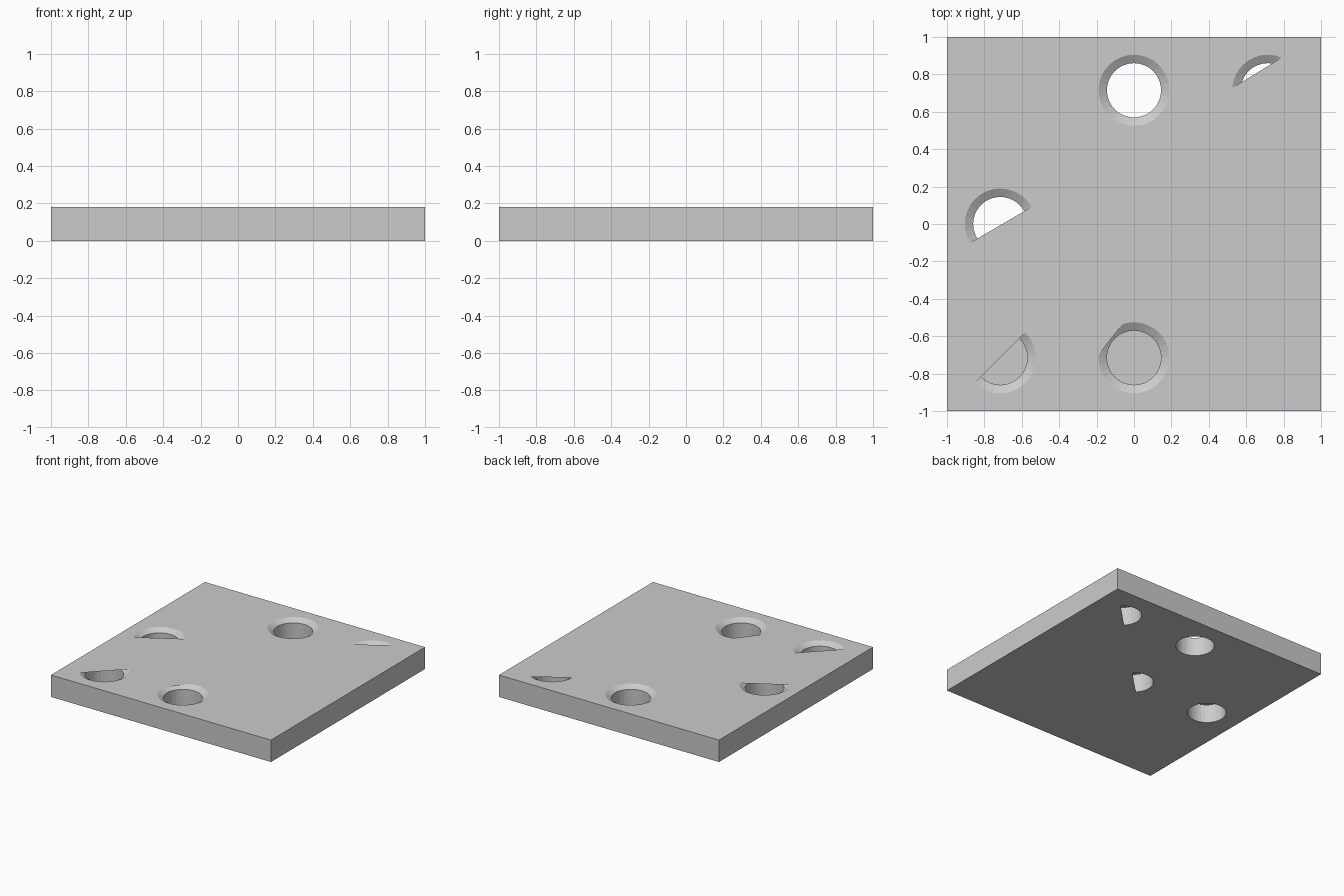
import bpy, bmesh
from math import cos, sin, tau
from mathutils import Vector

if "Cube" in bpy.data.objects:
    bpy.data.objects.remove(bpy.data.objects["Cube"])

T = 0.18                    # plate thickness
P = 0.715                   # hole spacing
R_BORE, R_SINK = 0.145, 0.19
Z_SINK = T - 0.027          # where the countersink meets the bore
N = 32
FULL = None                 # opening is not cut by a chord

# Openings per grid cell: chord (a, b) relative to the hole, open on its left side
DIAG = ((-0.1, -0.1), (0.1, 0.1))
TOP = {
    (0, 1): FULL,
    (1, 1): ((-0.186, 0.015), (0.076, 0.175)),
    (-1, 0): ((-0.16, -0.1), (0.165, 0.09)),
    (-1, -1): DIAG[::-1],
    (0, -1): ((-0.059, 0.183), (-0.176, 0.033)),
}
BOTTOM = {(0, 1): FULL, (-1, 0): FULL, (0, 0): DIAG, (1, 1): DIAG}


def circle(r):
    return [Vector((r * cos(tau * i / N), r * sin(tau * i / N))) for i in range(N)]


def clip(pts, chord):
    """Keep the part of a polygon left of the chord line."""
    if chord is FULL:
        return pts
    a, b = Vector(chord[0]), Vector(chord[1])
    d = b - a
    side = [d.x * (p.y - a.y) - d.y * (p.x - a.x) for p in pts]
    out = []
    for i, p in enumerate(pts):
        q, s, t = pts[i - 1], side[i], side[i - 1]
        if s * t < -1e-12:
            out.append(q.lerp(p, t / (t - s)))
        if s >= -1e-9:
            out.append(p)
    return out


def loop(bm, pts, z, centre=(0, 0)):
    return [bm.verts.new((p[0] + centre[0], p[1] + centre[1], z)) for p in pts]


def bridge(bm, low, high, inward=False):
    n = len(low)
    for i in range(n):
        j = (i + 1) % n
        quad = [low[i], low[j], high[j], high[i]]
        bm.faces.new(quad[::-1] if inward else quad)


def finish(bm, name):
    me = bpy.data.meshes.new(name)
    bm.to_mesh(me)
    bm.free()
    bpy.context.collection.objects.link(bpy.data.objects.new(name, me))


SQUARE = [(-1, -1), (1, -1), (1, 1), (-1, 1)]


def sheet(name, z, up, radius, openings):
    """Flat plate face pierced by the given openings."""
    bm = bmesh.new()
    loops = [loop(bm, SQUARE, z)]
    for (i, j), chord in openings.items():
        loops.append(loop(bm, clip(circle(radius), chord), z, (i * P, j * P)))
    edges = [bm.edges.new((l[k - 1], l[k])) for l in loops for k in range(len(l))]
    bmesh.ops.triangle_fill(bm, use_beauty=True, edges=edges, normal=(0, 0, up))
    for f in bm.faces:
        f.normal_update()
        if f.normal.z * up < 0:
            f.normal_flip()
    finish(bm, name)


# Top and bottom faces
sheet("plate_top", T, 1, R_SINK, TOP)
sheet("plate_bottom", 0, -1, R_BORE, BOTTOM)

# Outer side walls
bm = bmesh.new()
bridge(bm, loop(bm, SQUARE, 0), loop(bm, SQUARE, T))
finish(bm, "plate_sides")

# Countersunk hole walls on a 3 x 3 grid
bm = bmesh.new()
for i in (-1, 0, 1):
    for j in (-1, 0, 1):
        c = (i * P, j * P)
        rings = [loop(bm, circle(r), z, c)
                 for r, z in ((R_BORE, 0), (R_BORE, Z_SINK), (R_SINK, T))]
        bridge(bm, rings[0], rings[1], True)
        bridge(bm, rings[1], rings[2], True)
finish(bm, "hole_walls")
